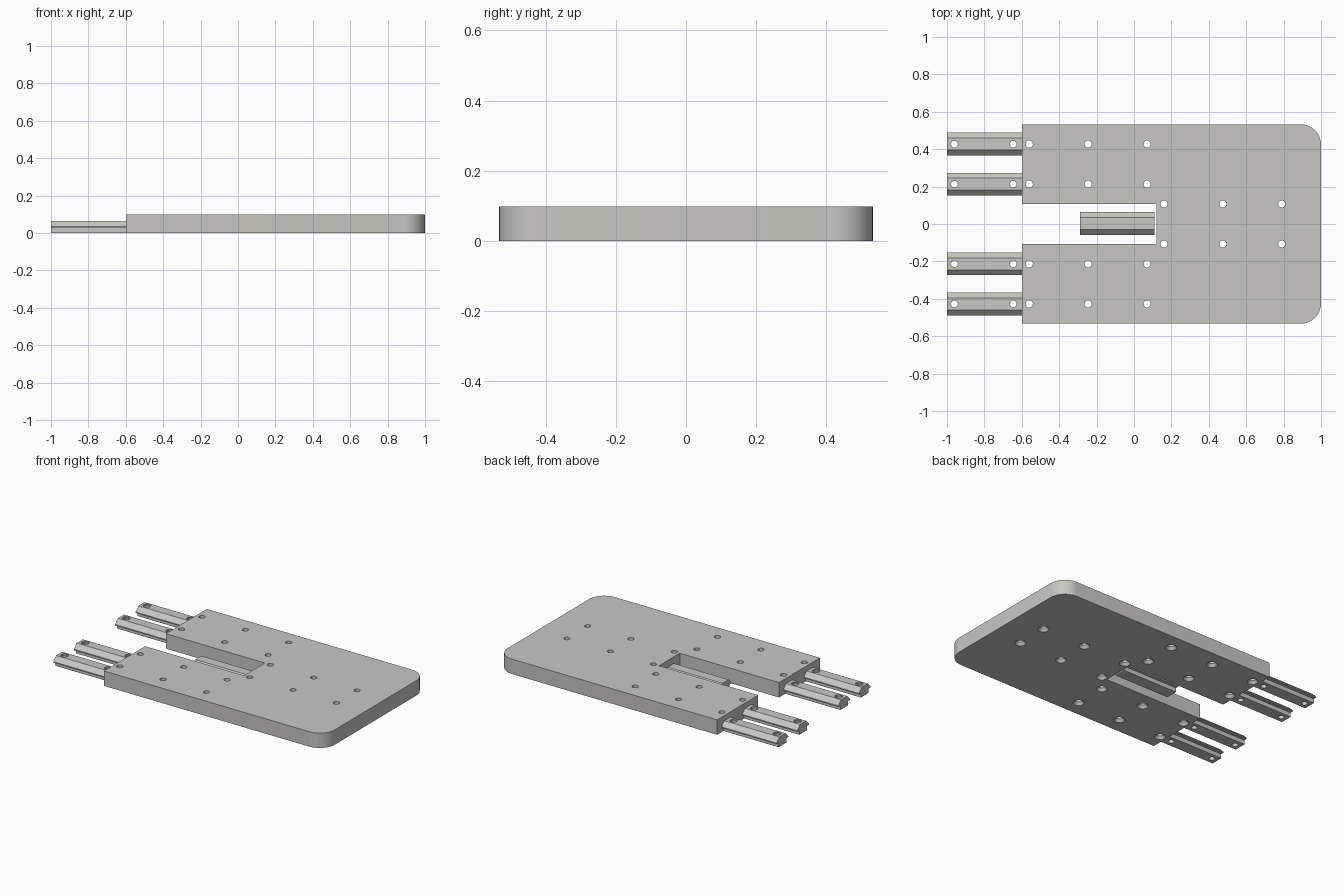
import bpy, bmesh, math
from mathutils import Matrix

if "Cube" in bpy.data.objects:
    bpy.data.objects.remove(bpy.data.objects["Cube"], do_unlink=True)

grey = bpy.data.materials.new("light_warm_grey")
grey.use_nodes = True
colour = (0.58, 0.575, 0.54, 1)
grey.diffuse_color = colour
grey.node_tree.nodes["Principled BSDF"].inputs["Base Color"].default_value = colour


def finish(name, bm):
    """Turn a bmesh into a grey object."""
    bmesh.ops.recalc_face_normals(bm, faces=bm.faces)
    mesh = bpy.data.meshes.new(name)
    bm.to_mesh(mesh)
    bm.free()
    mesh.materials.append(grey)
    obj = bpy.data.objects.new(name, mesh)
    bpy.context.collection.objects.link(obj)
    return obj


def extrude(name, points, vector):
    """Extrude a closed outline along a vector."""
    bm = bmesh.new()
    face = bm.faces.new([bm.verts.new(p) for p in points])
    result = bmesh.ops.extrude_face_region(bm, geom=[face])
    verts = [v for v in result["geom"] if isinstance(v, bmesh.types.BMVert)]
    bmesh.ops.translate(bm, verts=verts, vec=vector)
    return finish(name, bm)


def drill(obj, centres, profile):
    """Cut a turned hole, given as (radius, z) steps, at each centre."""
    bm = bmesh.new()
    sides = 32
    for cx, cy in centres:
        rings = []
        for r, z in profile:
            ring = bmesh.ops.create_circle(bm, segments=sides, radius=r,
                                           matrix=Matrix.Translation((cx, cy, z)))
            rings.append(ring["verts"])
        for low, high in zip(rings, rings[1:]):
            for i in range(sides):
                j = (i + 1) % sides
                bm.faces.new((low[i], low[j], high[j], high[i]))
        bm.faces.new(rings[0])
        bm.faces.new(rings[-1])
    cutter = finish(obj.name + "_hole_cutter", bm)
    mod = obj.modifiers.new("holes", "BOOLEAN")
    mod.operation, mod.solver, mod.object = "DIFFERENCE", "EXACT", cutter
    bpy.context.view_layer.objects.active = obj
    bpy.ops.object.modifier_apply(modifier=mod.name)
    bpy.data.objects.remove(cutter, do_unlink=True)


def smooth(obj):
    bpy.ops.object.select_all(action="DESELECT")
    obj.select_set(True)
    bpy.context.view_layer.objects.active = obj
    bpy.ops.object.shade_smooth_by_angle(angle=math.radians(30))


# Slotted plate with two rounded corners
back, front, half, thick = -0.6, 1.0, 0.533, 0.098
slot_end, slot_half, radius = 0.12, 0.108, 0.11
outline = [(slot_end, -slot_half), (back, -slot_half), (back, -half)]
for side in (-1, 1):
    arc = []
    for i in range(13):
        a = math.pi / 2 * i / 12
        arc.append((front - radius + radius * math.sin(a),
                    side * (half - radius + radius * math.cos(a))))
    outline += arc if side < 0 else arc[::-1]
outline += [(back, half), (back, slot_half), (slot_end, slot_half)]
plate = extrude("base_plate", [(x, y, 0) for x, y in outline], (0, 0, thick))

# Screw holes, countersunk from below
rows = (-0.427, -0.213, 0.213, 0.427)
pitch = 0.315
holes = [(-0.56 + pitch * i, y) for i in range(3) for y in rows]
holes += [(0.16 + pitch * i, y) for i in range(3) for y in (-0.107, 0.107)]
drill(plate, holes, [(0.037, -0.005), (0.019, 0.018), (0.019, 0.12)])
smooth(plate)

# T-shaped slot rails: narrow neck below, bevelled head above
half_profile = [(0.04, 0), (0.04, 0.028), (0.061, 0.028),
                (0.061, 0.035), (0.032, 0.064)]
section = half_profile + [(-y, z) for y, z in reversed(half_profile)]


def rail(name, x, y):
    return extrude(name, [(x, y + p, z) for p, z in section], (0.4, 0, 0))


for number, y in enumerate(rows, 1):
    bar = rail(f"slot_rail_{number}", -1.0, y)
    drill(bar, [(-0.96, y), (-0.96 + pitch, y)],
          [(0.018, -0.02), (0.018, 0.056), (0.023, 0.0565), (0.023, 0.09)])
    smooth(bar)

# Short rail inside the slot
smooth(rail("centre_rail", slot_end - 0.41, 0.002))
